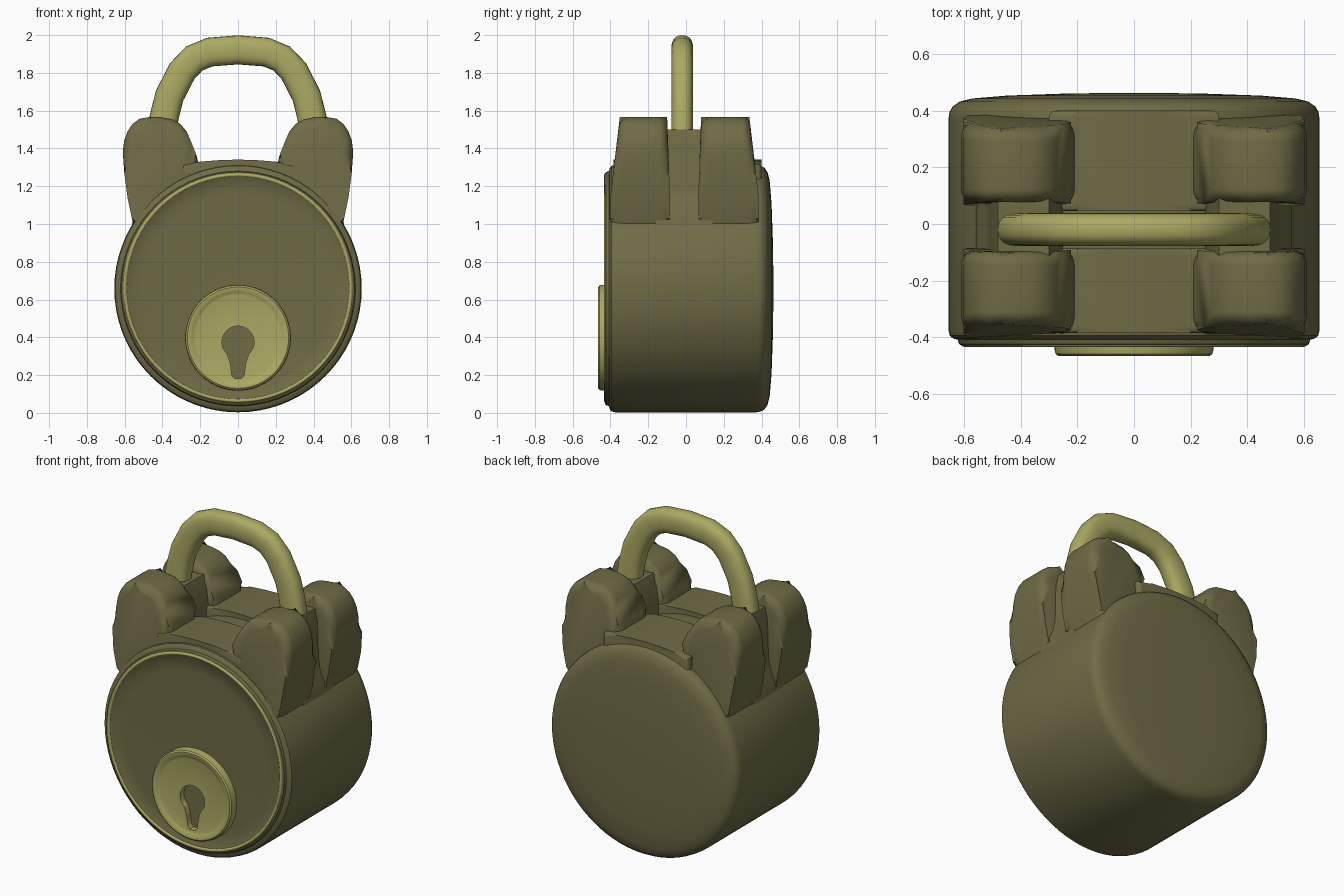
import bpy, bmesh
from math import sin, cos, pi, copysign
from mathutils import Vector

if "Cube" in bpy.data.objects:
    bpy.data.objects.remove(bpy.data.objects["Cube"])


def material(name, color):
    m = bpy.data.materials.new(name)
    m.diffuse_color = (*color, 1)
    m.use_nodes = True
    m.node_tree.nodes["Principled BSDF"].inputs["Base Color"].default_value = m.diffuse_color
    return m


IRON = material("dark_olive", (0.16, 0.148, 0.062))
BRASS = material("brass", (0.41, 0.4, 0.125))


def finish(bm, name, mat, angle=35):
    bmesh.ops.remove_doubles(bm, verts=bm.verts, dist=1e-5)
    bmesh.ops.recalc_face_normals(bm, faces=bm.faces)
    me = bpy.data.meshes.new(name)
    bm.to_mesh(me)
    bm.free()
    me.materials.append(mat)
    ob = bpy.data.objects.new(name, me)
    bpy.context.collection.objects.link(ob)
    smooth(ob, angle)
    return ob


def smooth(ob, angle=35):
    bpy.ops.object.select_all(action='DESELECT')
    ob.select_set(True)
    bpy.context.view_layer.objects.active = ob
    bpy.ops.object.shade_smooth_by_angle(angle=angle * pi / 180)


def skin(bm, rings, closed=False):
    """Join equal rings of points with quads."""
    vs = [[bm.verts.new(p) for p in r] for r in rings]
    n = len(vs[0])
    pairs = list(zip(vs, vs[1:])) + ([(vs[-1], vs[0])] if closed else [])
    for a, b in pairs:
        for i in range(n):
            j = (i + 1) % n
            bm.faces.new((a[i], a[j], b[j], b[i]))
    return vs


def lathe(name, profile, cz, mat, n=72, closed=False, angle=35):
    """Revolve (radius, y) points around the y axis at height cz."""
    bm = bmesh.new()
    rings = [[(r * cos(2 * pi * i / n), y, cz + r * sin(2 * pi * i / n)) for i in range(n)]
             for r, y in profile]
    vs = skin(bm, rings, closed)
    if not closed:
        bm.faces.new(vs[0])
        bm.faces.new(vs[-1])
    return finish(bm, name, mat, angle)


def prism(name, outline, y0, y1, mat, bevel=0.0, taper=None):
    """Extrude an (x, z) outline along y, rounding the cap edges."""
    bm = bmesh.new()
    a, b = skin(bm, [[(x, y, z) for x, z in outline] for y in (y0, y1)])
    caps = [bm.faces.new(a), bm.faces.new(b)]
    if bevel:
        edges = {e for f in caps for e in f.edges}
        bmesh.ops.bevel(bm, geom=list(edges), offset=bevel, segments=5, profile=0.5,
                        affect='EDGES', clamp_overlap=True)
    if taper:
        for v in bm.verts:
            v.co.y = taper(v.co)
    return finish(bm, name, mat)


# Round case with rolled front lip, recessed panel and domed back
lathe("case", [(0.05, -0.414), (0.5, -0.414), (0.575, -0.418), (0.588, -0.426), (0.606, -0.43),
               (0.617, -0.424), (0.622, -0.408), (0.638, -0.404), (0.65, -0.394), (0.655, -0.375),
               (0.655, 0.37), (0.651, 0.395), (0.64, 0.415), (0.615, 0.432), (0.57, 0.443),
               (0.45, 0.453), (0.25, 0.46), (0.05, 0.463)], 0.658, IRON)

# Thin bright ring round the front panel
lathe("panel_ring", [(0.588, -0.42), (0.591, -0.431), (0.598, -0.434), (0.606, -0.431),
                     (0.609, -0.42)], 0.662, BRASS, closed=True, angle=60)

# Four rounded ears, tapering toward the top
EAR = [(0.53, 0.9), (0.562, 1.03), (0.585, 1.14), (0.602, 1.27), (0.61, 1.38), (0.603, 1.44),
       (0.585, 1.49), (0.558, 1.53), (0.522, 1.557), (0.47, 1.566), (0.41, 1.566), (0.35, 1.555),
       (0.305, 1.53), (0.272, 1.49), (0.25, 1.44), (0.222, 1.37), (0.203, 1.3), (0.2, 1.2),
       (0.25, 0.9)]
for sx, side in ((1, "right"), (-1, "left")):
    for y0, y1, end in ((-0.4, -0.085, "front"), (0.065, 0.385, "back")):
        def taper(co, y0=y0, y1=y1, end=end):
            t = max(0, min(1, (co.z - 1.15) / 0.42))
            u = (co.y - y0) / (y1 - y0)
            lo, hi = (0.05, 0.015) if end == "front" else (0.015, 0.05)
            return co.y + t * (lo * (1 - u) - hi * u)
        prism(f"ear_{side}_{end}", [(sx * x, z) for x, z in EAR], y0, y1, IRON, 0.055, taper)
    # Bridge between the ears that holds the shackle leg
    prism(f"shackle_socket_{side}",
          [(sx * x, z) for x, z in ((0.25, 0.95), (0.565, 0.95), (0.555, 1.06), (0.525, 1.12),
                                    (0.51, 1.2), (0.5, 1.42), (0.48, 1.5), (0.3, 1.5),
                                    (0.27, 1.42), (0.25, 1.3))], -0.16, 0.14, IRON)

# Saddle between the ears, in two halves with a shallow groove
for y0, y1, end in ((-0.385, -0.085, "front"), (0.045, 0.4, "back")):
    prism(f"saddle_{end}", [(-0.3, 1.1), (0.3, 1.1), (0.3, 1.318), (0.2, 1.33), (0.1, 1.338),
                            (0, 1.341), (-0.1, 1.338), (-0.2, 1.33), (-0.3, 1.318)],
          y0, y1, IRON, 0.025)

# Shackle: flattened oval section swept along an arch
HALF = [(0.425, 1.3), (0.405, 1.48), (0.39, 1.57), (0.362, 1.68), (0.295, 1.81),
        (0.232, 1.876), (0.15, 1.91)]
path = HALF + [(0, 1.922)] + [(-x, z) for x, z in reversed(HALF)]
rings = []
for k, (x, z) in enumerate(path):
    p, q = path[max(k - 1, 0)], path[min(k + 1, len(path) - 1)]
    t = Vector((q[0] - p[0], 0, q[1] - p[1])).normalized()
    side = Vector((t.z, 0, -t.x))
    ring = []
    for i in range(24):
        c, s = cos(2 * pi * i / 24), sin(2 * pi * i / 24)
        u, v = (copysign(abs(w) ** 0.8, w) for w in (c, s))
        ring.append(Vector((x, -0.02, z)) + side * 0.077 * u + Vector((0, 0.058 * v, 0)))
    rings.append(ring)
bm = bmesh.new()
vs = skin(bm, rings)
bm.faces.new(vs[0])
bm.faces.new(vs[-1])
finish(bm, "shackle", BRASS, 50)

# Lock plate with raised rim
plate = lathe("lock_plate", [(0.02, -0.452), (0.225, -0.452), (0.238, -0.456), (0.25, -0.464),
                             (0.268, -0.465), (0.277, -0.458), (0.28, -0.445), (0.28, -0.3),
                             (0.02, -0.3)], 0.398, BRASS)

# Keyhole cut into the plate
hole = [(0.085 * cos(a), 0.375 + 0.085 * sin(a))
        for a in (pi * (-0.27 + 1.54 * i / 20) for i in range(21))]
hole += [(-0.04, 0.26), (-0.033, 0.2), (-0.018, 0.182), (0.018, 0.182), (0.033, 0.2), (0.04, 0.26)]
cutter = prism("keyhole_cutter", hole, -0.6, -0.36, BRASS)
cutter.hide_render = True
mod = plate.modifiers.new("keyhole", 'BOOLEAN')
mod.object = cutter
mod.solver = 'EXACT'
bpy.context.view_layer.objects.active = plate
bpy.ops.object.modifier_apply(modifier=mod.name)
bpy.data.objects.remove(cutter)
smooth(plate)
